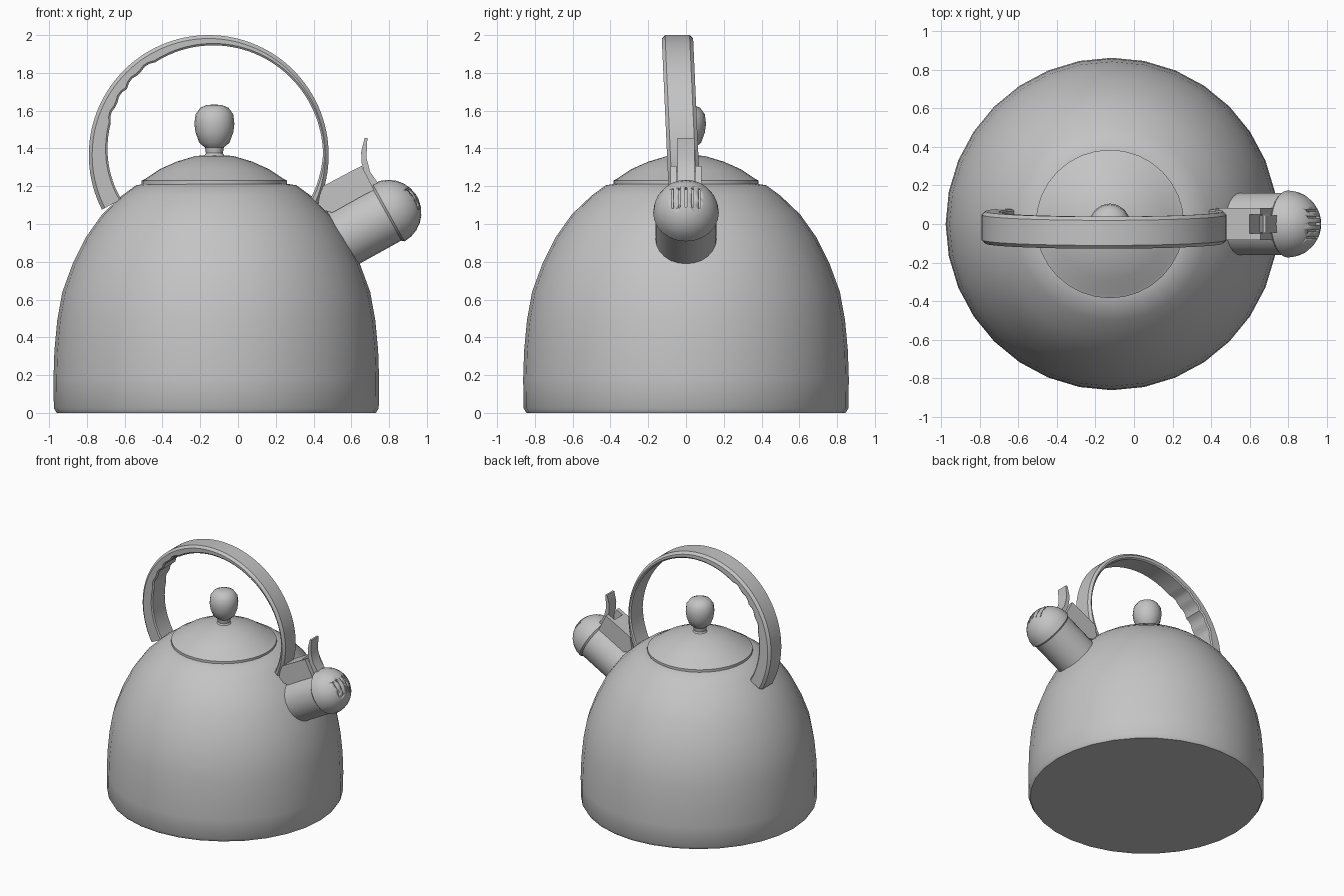
import bpy, bmesh, math
from mathutils import Vector, Matrix

if "Cube" in bpy.data.objects:
    bpy.data.objects.remove(bpy.data.objects["Cube"])

metal = bpy.data.materials.new("grey_metal")
metal.use_nodes = True
GREY = (0.55, 0.55, 0.55, 1)
metal.diffuse_color = GREY
metal.node_tree.nodes["Principled BSDF"].inputs["Base Color"].default_value = GREY

AXIS_X = -0.115
TILT = math.radians(29)
CAP = Vector((0.797, 0, 1.06))


def finish(name, bm, matrix=None, angle=35):
    """Turn a bmesh into a shaded, coloured object."""
    if matrix:
        bm.transform(matrix)
    bmesh.ops.recalc_face_normals(bm, faces=bm.faces)
    mesh = bpy.data.meshes.new(name)
    bm.to_mesh(mesh)
    bm.free()
    mesh.materials.append(metal)
    ob = bpy.data.objects.new(name, mesh)
    bpy.context.collection.objects.link(ob)
    bpy.ops.object.select_all(action='DESELECT')
    ob.select_set(True)
    bpy.context.view_layer.objects.active = ob
    bpy.ops.object.shade_smooth_by_angle(angle=math.radians(angle))
    return ob


def loft(bm, rings, closed=True):
    """Skin a list of vertex rings and cap both ends."""
    loops = [[bm.verts.new(p) for p in ring] for ring in rings]
    n = len(loops[0])
    for a, b in zip(loops, loops[1:]):
        for i in range(n):
            j = (i + 1) % n
            bm.faces.new((a[i], a[j], b[j], b[i]))
    bm.faces.new(loops[0])
    bm.faces.new(loops[-1])


def lathe(name, profile, matrix, segments=32):
    bm = bmesh.new()
    turn = [2 * math.pi * i / segments for i in range(segments)]
    loft(bm, [[(r * math.cos(t), r * math.sin(t), z) for t in turn] for r, z in profile])
    return finish(name, bm, matrix)


def plate(name, outline, y0, y1):
    """Extrude an x-z outline between two y positions."""
    bm = bmesh.new()
    loft(bm, [[(x, y, z) for x, z in outline] for y in (y0, y1)])
    return finish(name, bm)


# Body, lid and knob share one upright axis
upright = Matrix.Translation((AXIS_X, 0, 0))
lathe("body", [(0.845, 0), (0.86, 0.025), (0.862, 0.18), (0.857, 0.33), (0.842, 0.49),
               (0.815, 0.64), (0.76, 0.79), (0.69, 0.93), (0.605, 1.05),
               (0.5, 1.15), (0.425, 1.205), (0.36, 1.215)], upright)
lid_axis = Matrix.Translation((-0.125, 0, 0))
lathe("lid", [(0.37, 1.19), (0.385, 1.205), (0.385, 1.23), (0.365, 1.24), (0.29, 1.29),
              (0.2, 1.33), (0.1, 1.36), (0.02, 1.366)], lid_axis)
lathe("knob", [(0.06, 1.35), (0.045, 1.375), (0.05, 1.405), (0.08, 1.43), (0.1, 1.485),
               (0.106, 1.53), (0.1, 1.58), (0.075, 1.615), (0.04, 1.63), (0.01, 1.632)],
      lid_axis, 16)

# Spout tube with a round whistle cap, tilted upward
tilted = Matrix.Translation(CAP) @ Matrix.Rotation(math.pi / 2 - TILT, 4, 'Y')
lathe("spout", [(0.162, -0.42), (0.162, 0.02)], tilted, 24)
dome = [(0.174 * math.cos(math.radians(a)), 0.174 * math.sin(math.radians(a)))
        for a in range(0, 90, 14)]
cap = lathe("whistle_cap", [(0.163, -0.012)] + dome + [(0.012, 0.174)], tilted, 24)

# Whistle slots cut into the cap
bm = bmesh.new()
for i in range(5):
    place = Matrix.Translation(CAP + Vector((0.145, -0.07 + i * 0.035, 0.085)))
    bmesh.ops.create_cube(bm, size=1, matrix=place
                          @ Matrix.Rotation(-TILT, 4, 'Y')
                          @ Matrix.Diagonal((0.06, 0.009, 0.12, 1)))
cutter = finish("slot_cutter", bm)
cutter.hide_render = True
cutter.hide_viewport = True
cut = cap.modifiers.new("slots", 'BOOLEAN')
cut.operation = 'DIFFERENCE'
cut.object = cutter

# Handle: a tapering arched strap with finger grips on the inner side
bm = bmesh.new()
rings = []
RADIUS, HALF, CHAMFER = 0.635, 0.083, 0.018
for a in range(-24, 208, 3):
    thick = 0.03 + (0.07 * (a / 180) ** 1.5 if a > 0 else -a * 0.0008)
    if 120 <= a <= 162:
        thick -= 0.014 * abs(math.sin(math.radians((a - 120) * 180 / 10.5)))
    t = math.radians(a)
    inner, mid = RADIUS - thick, RADIUS - CHAMFER
    section = [(inner, -HALF + 0.008), (inner + 0.01, -HALF), (mid, -HALF),
               (RADIUS, -HALF + CHAMFER), (RADIUS, HALF - CHAMFER), (mid, HALF),
               (inner + 0.01, HALF), (inner, HALF - 0.008)]
    ring = []
    for r, y in section:
        z = 1.365 + r * math.sin(t)
        lean = -0.01 - 0.045 * (z - 1.2)
        ring.append((-0.155 + r * math.cos(t), y + lean, z))
    rings.append(ring)
loft(bm, rings)
finish("handle", bm)

# Bracket joining handle and spout, ending in a fork
plate("bracket", [(0.42, 1.08), (0.44, 1.195), (0.60, 1.28), (0.67, 1.155), (0.50, 1.06)],
      -0.083, 0.083)
for side, y in (("right", -0.083), ("left", 0.05)):
    plate(side + "_fork", [(0.60, 1.28), (0.655, 1.308), (0.72, 1.18), (0.67, 1.155)],
          y, y + 0.033)

# Thumb lever rising from the cap
plate("thumb_lever", [(0.68, 1.17), (0.76, 1.19), (0.70, 1.275), (0.68, 1.35), (0.685, 1.455),
                      (0.67, 1.455), (0.652, 1.38), (0.655, 1.32), (0.67, 1.27)], -0.045, 0.045)
